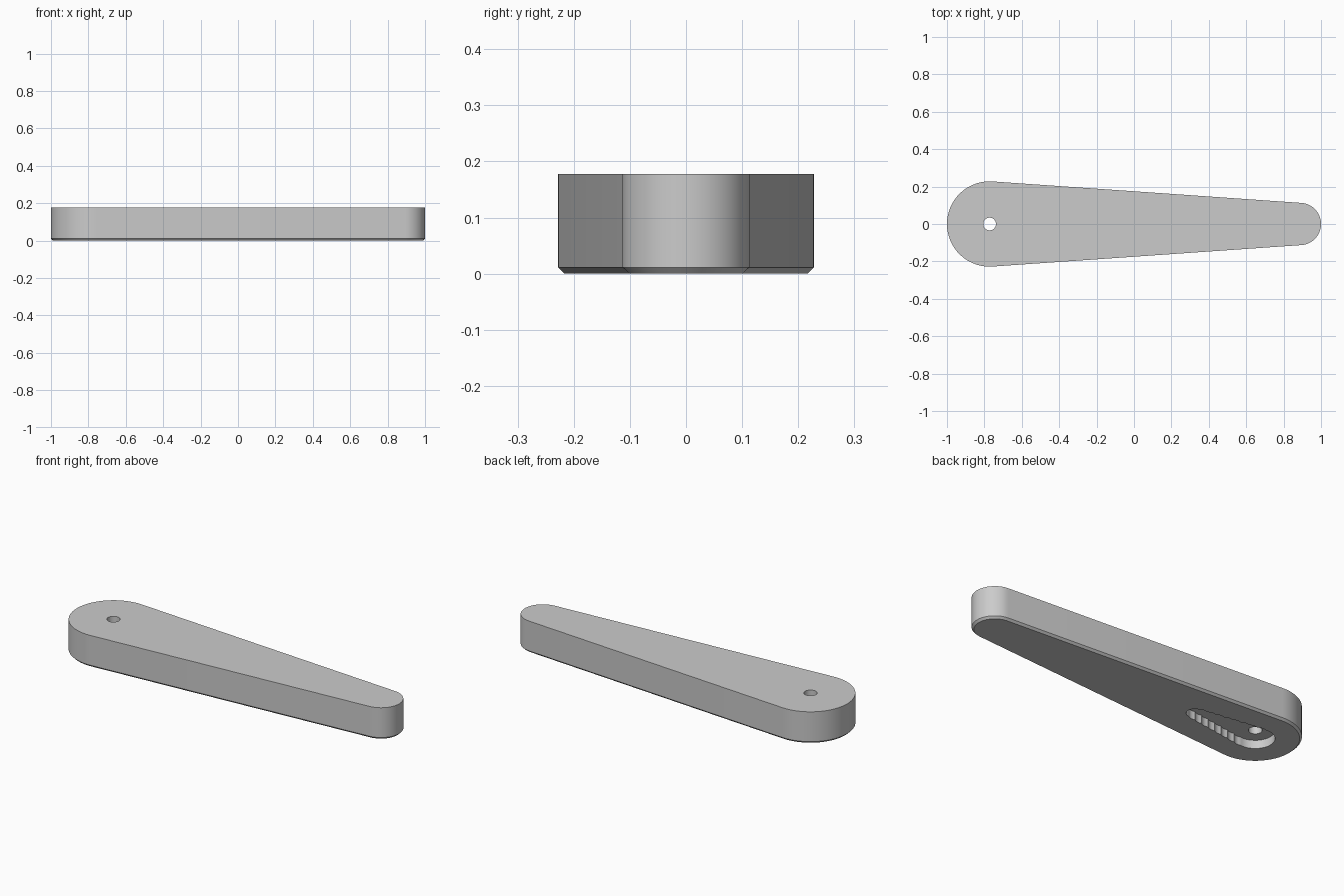
import bpy
import bmesh
from math import sin, cos, pi, asin
from mathutils import Vector

if "Cube" in bpy.data.objects:
    bpy.data.objects.remove(bpy.data.objects["Cube"], do_unlink=True)

PIVOT_X, TIP_X = -0.772, 0.887
PIVOT_R, TIP_R = 0.228, 0.113
HEIGHT, CHAMFER = 0.178, 0.011

grey = bpy.data.materials.new("plain grey")
grey.use_nodes = True
grey.diffuse_color = (0.6, 0.6, 0.6, 1)
grey.node_tree.nodes["Principled BSDF"].inputs["Base Color"].default_value = (0.6, 0.6, 0.6, 1)


def tapered_slot(x1, r1, x2, r2, steps=32, ribs=0, depth=0.0):
    """Outline around two circles, with optional scallops along the straight sides."""
    tilt = asin((r1 - r2) / (x2 - x1))
    a = pi / 2 - tilt
    big = [(x1 + r1 * cos(t), r1 * sin(t))
           for t in (a + (2 * pi - 2 * a) * i / steps for i in range(steps + 1))]
    small = [(x2 + r2 * cos(t), r2 * sin(t))
             for t in (-a + 2 * a * i / steps for i in range(steps + 1))]

    def side(p, q):
        p, q = Vector(p), Vector(q)
        out = Vector(((q - p).y, -(q - p).x)).normalized()
        n = ribs * 6
        return [tuple(p.lerp(q, i / n) + out * depth * abs(sin(pi * ribs * i / n)))
                for i in range(1, n)]

    return big + side(big[-1], small[0]) + small + side(small[-1], big[0])


def loft(name, layers):
    """Solid through stacked outlines, given as (outline, z) from bottom to top."""
    bm = bmesh.new()
    rings = [[bm.verts.new((x, y, z)) for x, y in outline] for outline, z in layers]
    count = len(rings[0])
    for low, high in zip(rings, rings[1:]):
        for i in range(count):
            j = (i + 1) % count
            bm.faces.new((low[i], low[j], high[j], high[i]))
    bm.faces.new(rings[0][::-1])
    bm.faces.new(rings[-1])
    bmesh.ops.recalc_face_normals(bm, faces=bm.faces)
    mesh = bpy.data.meshes.new(name)
    bm.to_mesh(mesh)
    bm.free()
    mesh.materials.append(grey)
    obj = bpy.data.objects.new(name, mesh)
    bpy.context.collection.objects.link(obj)
    return obj


# Tapered arm with a chamfered bottom edge
outer = tapered_slot(PIVOT_X, PIVOT_R, TIP_X, TIP_R)
inner = tapered_slot(PIVOT_X, PIVOT_R - CHAMFER, TIP_X, TIP_R - CHAMFER)
arm = loft("lever_arm", [(inner, 0), (outer, CHAMFER), (outer, HEIGHT)])

# Ribbed pocket in the underside and screw hole right through
pocket = tapered_slot(PIVOT_X, 0.097, PIVOT_X + 0.385, 0.042, ribs=8, depth=0.006)
pocket_cutter = loft("pocket_cutter", [(pocket, -0.1), (pocket, 0.046)])
circle = [(PIVOT_X + 0.034 * cos(2 * pi * i / 32), 0.034 * sin(2 * pi * i / 32))
          for i in range(32)]
hole_cutter = loft("hole_cutter", [(circle, -0.2), (circle, 0.4)])

cutters = (pocket_cutter, hole_cutter)
for cutter in cutters:
    cutter.hide_render = True
    mod = arm.modifiers.new(cutter.name, "BOOLEAN")
    mod.operation = "DIFFERENCE"
    mod.solver = "EXACT"
    mod.object = cutter

# Bake the cuts and drop the cutters
bpy.context.view_layer.update()
graph = bpy.context.evaluated_depsgraph_get()
cut_mesh = bpy.data.meshes.new_from_object(arm.evaluated_get(graph))
arm.modifiers.clear()
arm.data = cut_mesh
for cutter in cutters:
    bpy.data.objects.remove(cutter, do_unlink=True)

bpy.ops.object.select_all(action="DESELECT")
arm.select_set(True)
bpy.context.view_layer.objects.active = arm
bpy.ops.object.shade_smooth_by_angle(angle=pi / 6)
